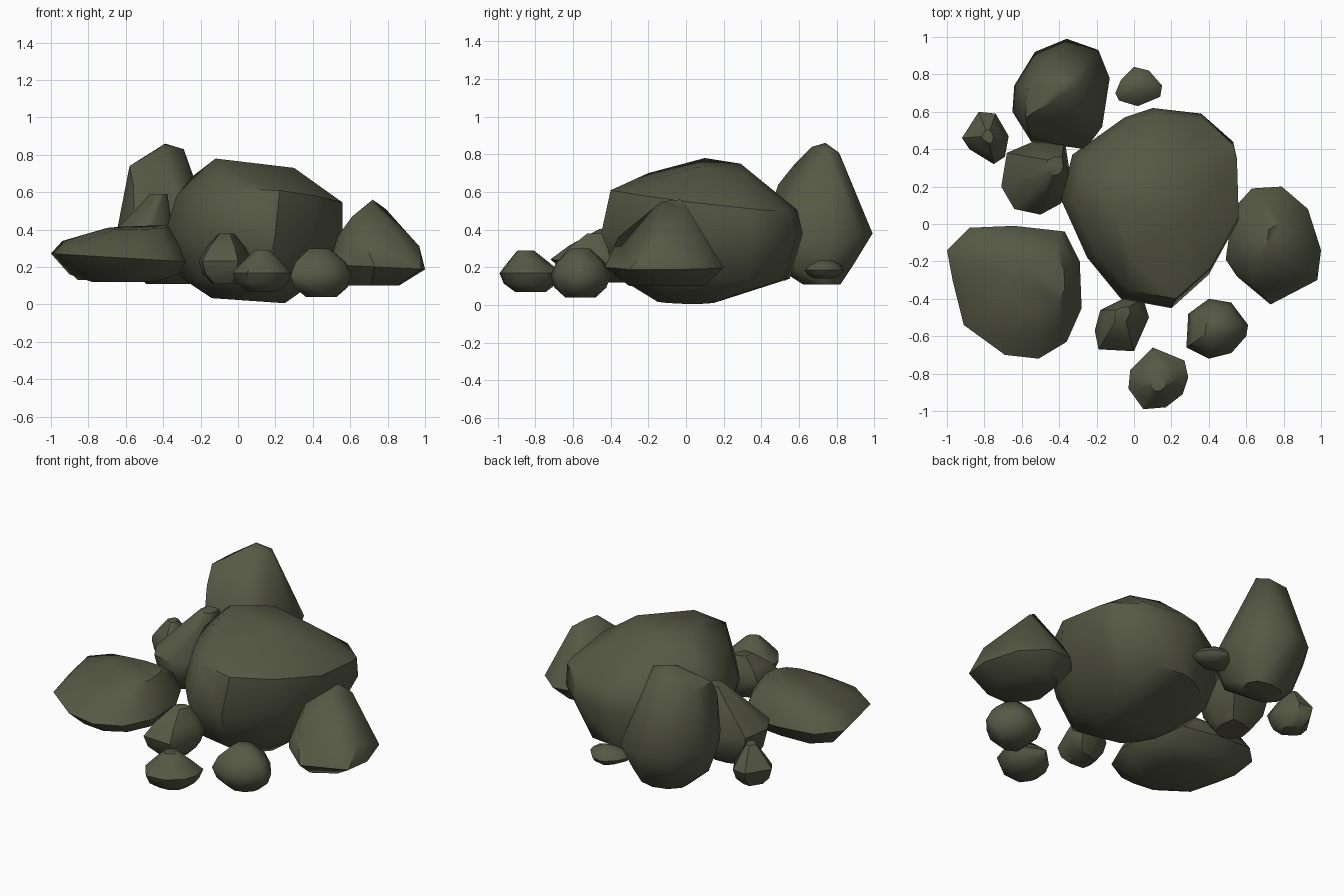
import bpy
import bmesh
import math

default_cube = bpy.data.objects.get("Cube")
if default_cube:
    bpy.data.objects.remove(default_cube, do_unlink=True)

# Single dark olive stone colour
STONE = (0.095, 0.1, 0.06, 1)
stone = bpy.data.materials.new("olive_stone")
stone.use_nodes = True
stone.diffuse_color = STONE
shader = stone.node_tree.nodes["Principled BSDF"]
shader.inputs["Base Color"].default_value = STONE
shader.inputs["Roughness"].default_value = 0.9


def bounds(outline):
    xs, ys = zip(*outline)
    return min(xs), max(xs), min(ys), max(ys)


def ring(z, left, right, front, back, tilt_x=0, tilt_y=0):
    """One slice of a rock: height, extents and slope."""
    return z, left, right, front, back, tilt_x, tilt_y


def rock(name, outline, rings, corners=()):
    """Wrap a hull around slices of the plan outline and the crown corners."""
    x_low, x_high, y_low, y_high = bounds(outline)
    bm = bmesh.new()
    for z, left, right, front, back, tilt_x, tilt_y in rings:
        for px, py in outline:
            x = left + (right - left) * (px - x_low) / (x_high - x_low)
            y = front + (back - front) * (py - y_low) / (y_high - y_low)
            slope = tilt_x * (x - (left + right) / 2) + tilt_y * (y - (front + back) / 2)
            bm.verts.new((x, y, z + slope))
    for corner in corners:
        bm.verts.new(corner)
    bmesh.ops.convex_hull(bm, input=bm.verts)
    loose = [v for v in bm.verts if not v.link_faces]
    bmesh.ops.delete(bm, geom=loose, context="VERTS")
    bmesh.ops.recalc_face_normals(bm, faces=bm.faces)
    mesh = bpy.data.meshes.new(name)
    bm.to_mesh(mesh)
    bm.free()
    mesh.materials.append(stone)
    obj = bpy.data.objects.new(name, mesh)
    bpy.context.collection.objects.link(obj)
    bpy.ops.object.select_all(action="DESELECT")
    obj.select_set(True)
    bpy.context.view_layer.objects.active = obj
    bpy.ops.object.shade_smooth_by_angle(angle=math.radians(45))


def pebble(name, outline, bottom, top, peak, shoulder=.8):
    """Small rock that leans to its peak; a low shoulder makes it pointed."""
    x_low, x_high, y_low, y_high = bounds(outline)
    middle = ((x_low + x_high) / 2, (y_low + y_high) / 2)
    profile = ((0, .5, middle), (.2, .86, middle), (.45, 1, middle),
               (.72, shoulder, peak), (1, shoulder * .4, peak))
    rings = []
    for rise, width, (cx, cy) in profile:
        left, right = (cx + (x - cx) * width for x in (x_low, x_high))
        front, back = (cy + (y - cy) * width for y in (y_low, y_high))
        rings.append(ring(bottom + (top - bottom) * rise, left, right, front, back))
    rock(name, outline, rings)


# Large central boulder
rock("central_boulder",
     [(-.39, .13), (-.25, -.18), (-.07, -.4), (.2, -.45), (.4, -.27), (.56, .02),
      (.55, .35), (.53, .44), (.36, .59), (.1, .62), (-.05, .57), (-.33, .37)],
     [ring(z=.02, left=-.14, right=.25, front=-.15, back=.16, tilt_x=-.07),
      ring(z=.14, left=-.3, right=.44, front=-.35, back=.55),
      ring(z=.38, left=-.39, right=.56, front=-.45, back=.62),
      ring(z=.56, left=-.33, right=.56, front=-.4, back=.59, tilt_x=-.05, tilt_y=-.11)],
     corners=[(-.12, .1, .78), (.3, .06, .73), (.05, .29, .75),
              (-.25, .27, .68), (0, -.2, .7), (.28, .3, .7)])

# Tall boulder at the back, with a slanting crown
rock("tall_back_boulder",
     [(-.65, .6), (-.55, .44), (-.26, .4), (-.17, .52), (-.13, .78),
      (-.19, .93), (-.36, .99), (-.53, .92), (-.64, .74)],
     [ring(z=.11, left=-.49, right=-.22, front=.62, back=.82),
      ring(z=.2, left=-.59, right=-.17, front=.48, back=.88),
      ring(z=.38, left=-.65, right=-.13, front=.4, back=.99)],
     corners=[(-.58, .57, .74), (-.56, .49, .64), (-.57, .74, .74), (-.39, .74, .86),
              (-.41, .67, .84), (-.29, .74, .83), (-.33, .81, .81), (-.45, .82, .79),
              (-.25, .7, .66)])

# Broad flat boulder at the front
rock("flat_boulder",
     [(-1, -.14), (-.97, -.3), (-.91, -.54), (-.69, -.7), (-.51, -.72), (-.36, -.63),
      (-.28, -.45), (-.29, -.2), (-.37, -.04), (-.64, -.01), (-.88, -.02)],
     [ring(z=.12, left=-.78, right=-.45, front=-.53, back=-.2),
      ring(z=.16, left=-.9, right=-.32, front=-.62, back=-.08),
      ring(z=.25, left=-1, right=-.28, front=-.72, back=-.01, tilt_x=-.06),
      ring(z=.33, left=-.94, right=-.32, front=-.62, back=-.05, tilt_y=.05),
      ring(z=.41, left=-.7, right=-.37, front=-.46, back=-.16, tilt_x=.04, tilt_y=.06)])

# Pointed boulder at the side
rock("pointed_side_boulder",
     [(.49, -.19), (.55, -.28), (.73, -.43), (.98, -.3), (1, -.14),
      (.93, .08), (.79, .2), (.63, .19), (.53, .08)],
     [ring(z=.1, left=.58, right=.86, front=-.3, back=.1),
      ring(z=.2, left=.49, right=1, front=-.43, back=.2, tilt_x=-.05)],
     corners=[(.61, -.2, .47), (.71, -.13, .55), (.72, -.03, .56), (.79, .01, .51),
              (.97, -.18, .31), (.67, -.36, .36), (.53, -.1, .36), (.58, .06, .36)])

# Medium rock between the boulders
pebble("medium_rock",
       [(-.71, .2), (-.64, .08), (-.5, .05), (-.39, .11), (-.34, .25),
        (-.37, .45), (-.54, .44), (-.68, .38)],
       bottom=.13, top=.59, peak=(-.39, .33), shoulder=.62)

# Loose stones around the edge
pebble("outer_side_stone",
       [(-.92, .46), (-.88, .4), (-.75, .32), (-.69, .36), (-.67, .47),
        (-.74, .59), (-.83, .6)],
       bottom=.13, top=.37, peak=(-.78, .47), shoulder=.65)
pebble("back_stone",
       [(-.1, .7), (-.08, .66), (.02, .63), (.14, .68), (.15, .74),
        (.08, .82), (0, .84), (-.07, .77)],
       bottom=.14, top=.24, peak=(.03, .75))
pebble("inner_front_stone",
       [(-.21, -.57), (-.19, -.67), (0, -.68), (.08, -.5), (.05, -.4),
        (-.06, -.4), (-.18, -.46)],
       bottom=.11, top=.38, peak=(-.06, -.46), shoulder=.72)
pebble("outer_front_stone",
       [(-.03, -.88), (.05, -.99), (.17, -.98), (.26, -.91), (.29, -.82),
        (.27, -.73), (.1, -.66), (-.02, -.78)],
       bottom=.07, top=.29, peak=(.13, -.86), shoulder=.65)
pebble("round_front_stone",
       [(.28, -.66), (.4, -.72), (.52, -.69), (.6, -.6), (.61, -.54),
        (.52, -.42), (.4, -.4), (.29, -.48)],
       bottom=.04, top=.3, peak=(.43, -.56))
